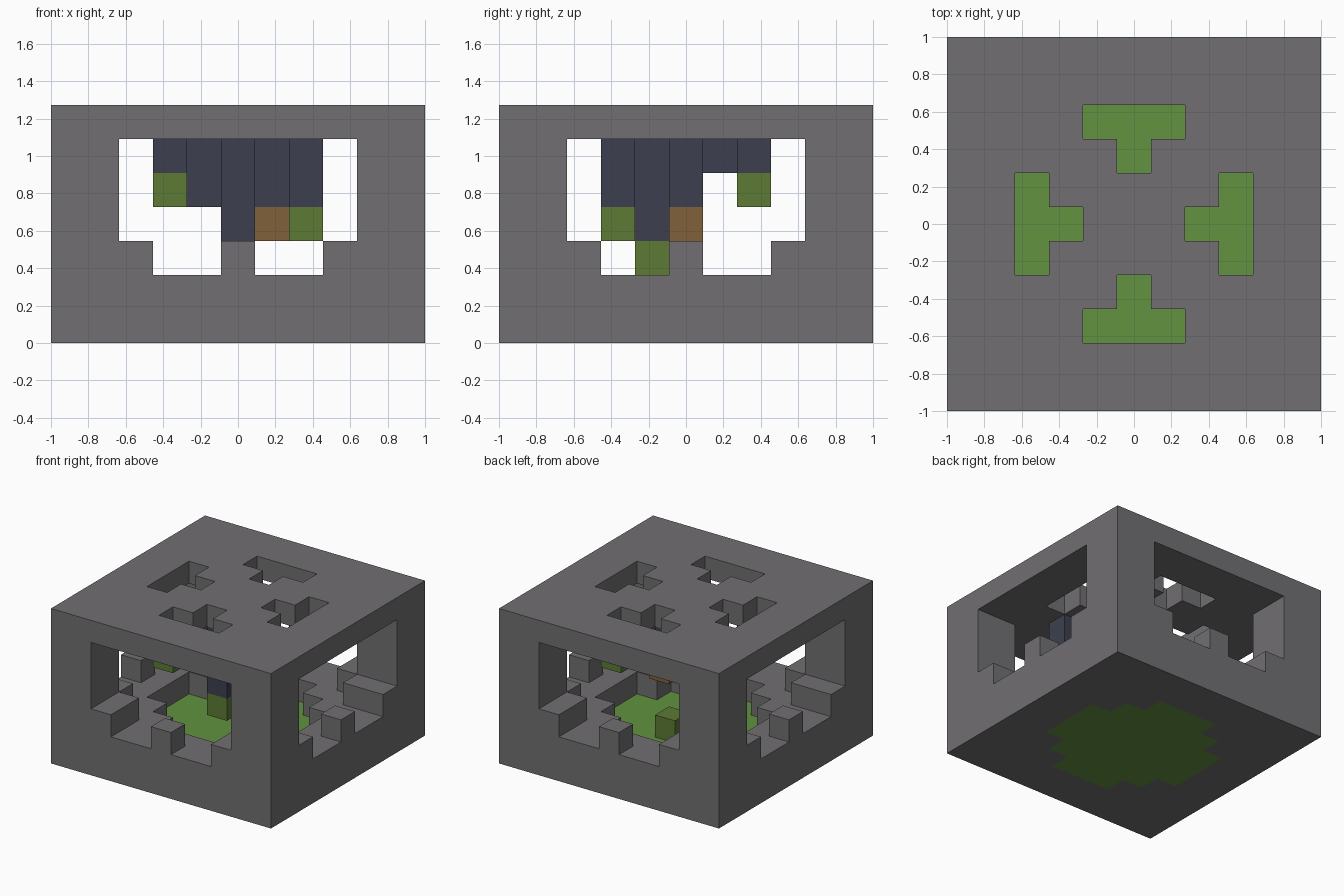
import bpy, bmesh
from mathutils import Vector

cube = bpy.data.objects.get("Cube")
if cube:
    bpy.data.objects.remove(cube, do_unlink=True)

N, TOP = 11, 7          # cells across, cells high
U = 2 / N               # cell size


def material(name, rgb):
    lin = [((c / 255 + 0.055) / 1.055) ** 2.4 for c in rgb] + [1]
    m = bpy.data.materials.new(name)
    m.use_nodes = True
    m.diffuse_color = lin
    m.node_tree.nodes["Principled BSDF"].inputs["Base Color"].default_value = lin
    return m


STONE = material("grey stone", (113, 111, 114))
GRASS = material("grass green", (98, 147, 64))
OLIVE = material("olive green", (93, 122, 53))
BLUE = material("slate blue", (60, 64, 78))
BROWN = material("earth brown", (128, 97, 58))

DIRS = [Vector(d) for d in ((1, 0, 0), (-1, 0, 0), (0, 1, 0),
                            (0, -1, 0), (0, 0, 1), (0, 0, -1))]


def block_part(name, cells, mat, neighbours=()):
    """Join unit cells into one solid with only its outer faces."""
    filled = set(cells) | set(neighbours)
    bm = bmesh.new()
    for cell in sorted(cells):
        centre = Vector(cell) + Vector((0.5, 0.5, 0.5))
        for d in DIRS:
            if tuple(int(c) for c in Vector(cell) + d) in filled:
                continue
            a = Vector((d.y, d.z, d.x)) / 2
            b = d.cross(a)
            mid = centre + d / 2
            ring = (mid + a + b, mid - a + b, mid - a - b, mid + a - b)
            face = bm.faces.new([bm.verts.new(p) for p in ring])
            face.normal_update()
            if face.normal.dot(d) < 0:
                face.normal_flip()
    bmesh.ops.remove_doubles(bm, verts=bm.verts, dist=0.001)
    bmesh.ops.dissolve_limit(bm, angle_limit=0.01, verts=bm.verts, edges=bm.edges)
    for v in bm.verts:
        v.co = Vector((v.co.x - N / 2, v.co.y - N / 2, v.co.z)) * U
    me = bpy.data.meshes.new(name)
    bm.to_mesh(me)
    bm.free()
    me.materials.append(mat)
    ob = bpy.data.objects.new(name, me)
    bpy.context.collection.objects.link(ob)
    return ob


def fold(i, j):
    """Distance of a cell from the nearest edges, smaller one first."""
    return sorted((min(i, N - 1 - i), min(j, N - 1 - j)))


def in_disc(i, j):
    m, n = fold(i, j)
    return m >= 2 and m + n >= 6


def is_stone(i, j, k):
    m, n = fold(i, j)
    if k <= 1:                                   # base with a round pit
        return not in_disc(i, j)
    if k == 2:                                   # corner sills and window posts
        return (m <= 1 and n <= 2) or (m, n) == (0, 5)
    if k < TOP - 1:                              # corner pillars
        return n <= 1
    return not ((m == 2 and n >= 4) or (m, n) == (3, 5))   # roof with T openings


# Stone frame and the grass floor of its pit
plan = [(i, j) for i in range(N) for j in range(N)]
floor = [(i, j, 0) for i, j in plan if in_disc(i, j)]
stone = [(i, j, k) for i, j in plan for k in range(TOP) if is_stone(i, j, k)]
block_part("stone_frame", stone, STONE, floor)
block_part("grass_floor", floor, GRASS, stone)

# Hanging strands: column, length, tip level and tip colour
strands = [
    (3, 3, 1, 4, OLIVE),
    (7, 3, 2, 3, OLIVE),
    (5, 4, 3, 2, OLIVE),
    (6, 5, 2, 3, BROWN),
    (4, 5, 2, None, None),
    (5, 6, 1, 1, OLIVE),
    (7, 7, 1, 4, OLIVE),
]
for n, (i, j, length, tip, mat) in enumerate(strands, 1):
    block_part(f"strand_{n}", [(i, j, TOP - 2 - s) for s in range(length)], BLUE)
    if mat:
        block_part(f"strand_tip_{n}", [(i, j, tip)], mat)
